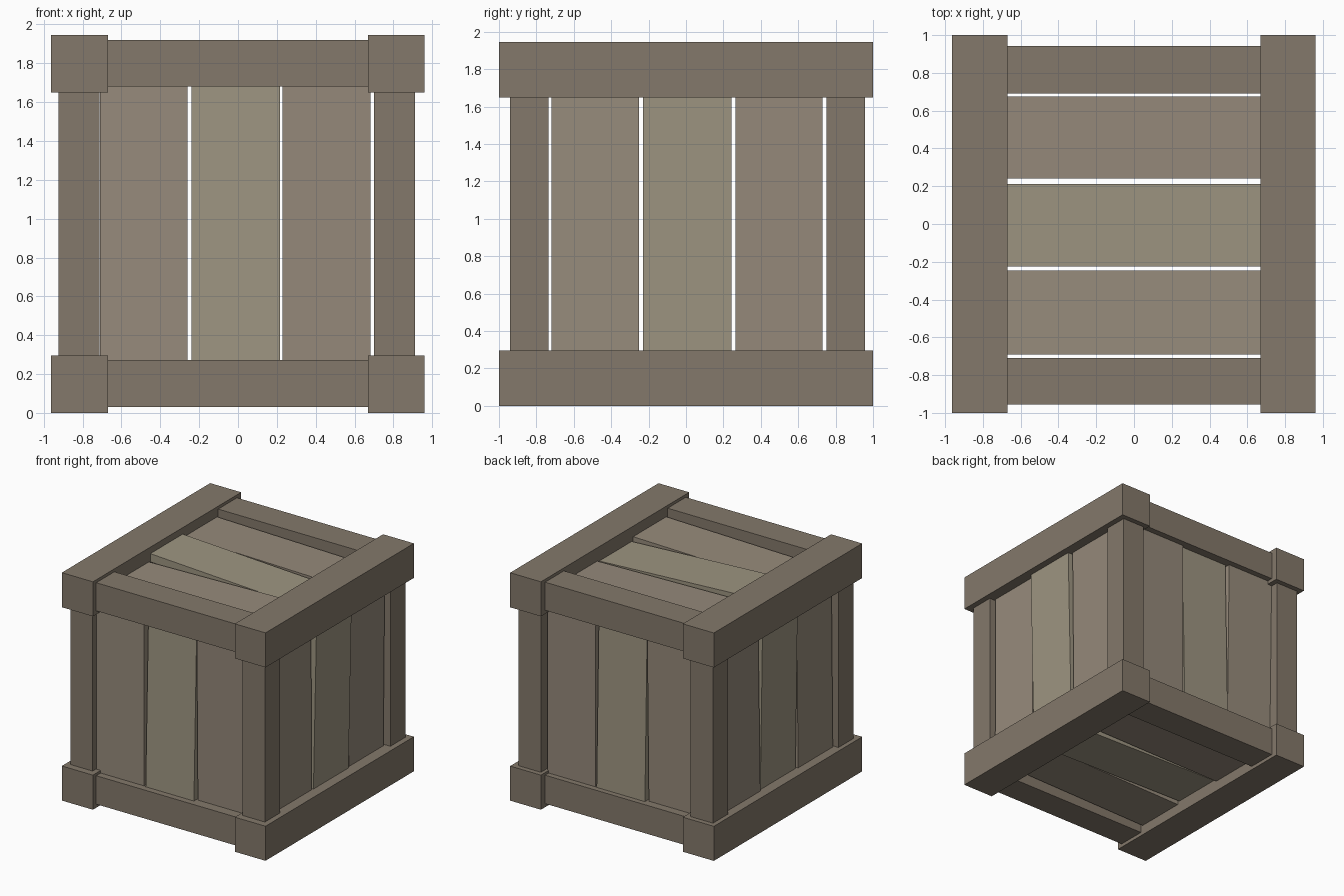
import bpy, bmesh, math
from mathutils import Matrix, Vector

if "Cube" in bpy.data.objects:
    bpy.data.objects.remove(bpy.data.objects["Cube"])


def material(name, rgb):
    m = bpy.data.materials.new(name)
    m.diffuse_color = (*rgb, 1)
    m.use_nodes = True
    m.node_tree.nodes["Principled BSDF"].inputs["Base Color"].default_value = m.diffuse_color
    return m


FRAME = material("frame_wood", (0.23, 0.19, 0.145))
PLANKS = [material("plank_wood_a", (0.31, 0.26, 0.20)),
          material("plank_wood_b", (0.34, 0.30, 0.22)),
          material("plank_wood_c", (0.30, 0.25, 0.195))]


def box(name, lo, hi, mat, tilt=0, axis='X'):
    """Box between two corners, optionally tilted about its centre."""
    lo, hi = Vector(lo), Vector(hi)
    bm = bmesh.new()
    bmesh.ops.create_cube(bm, size=1, matrix=Matrix.Diagonal((*(hi - lo), 1)))
    me = bpy.data.meshes.new(name)
    bm.to_mesh(me)
    bm.free()
    me.materials.append(mat)
    ob = bpy.data.objects.new(name, me)
    ob.matrix_world = Matrix.Translation((lo + hi) / 2) @ Matrix.Rotation(tilt, 4, axis)
    bpy.context.collection.objects.link(ob)


# Long side rails, cross rails, at bottom and top
for level, z0, z1 in (("bottom", 0, 0.295), ("top", 1.65, 1.945)):
    box(f"{level}_rail_left", (-0.963, -1, z0), (-0.67, 1, z1), FRAME)
    box(f"{level}_rail_right", (0.67, -1, z0), (0.96, 1, z1), FRAME)
for level, z0, z1 in (("bottom", 0.03, 0.273), ("top", 1.68, 1.92)):
    box(f"{level}_rail_front", (-0.8, -0.955, z0), (0.8, -0.71, z1), FRAME)
    box(f"{level}_rail_back", (-0.8, 0.69, z0), (0.8, 0.943, z1), FRAME)

# Corner posts
for xn, x0, x1 in (("left", -0.925, -0.714), ("right", 0.70, 0.912)):
    for yn, y0, y1 in (("front", -0.94, -0.735), ("back", 0.752, 0.957)):
        box(f"post_{yn}_{xn}", (x0, y0, 0.15), (x1, y1, 1.8), FRAME)

# Panel planks: outer-surface distance from the centre at each end (low, high)
T = 0.07
Z0, Z1 = 0.13, 1.82
L = 0.84
X_SPANS = ((-0.71, -0.26), (-0.24, 0.215), (0.23, 0.682))
SIDE_SPANS = ((-0.718, -0.25), (-0.23, 0.243), (0.265, 0.73))
TOP_SPANS = ((-0.69, -0.245), (-0.225, 0.212), (0.24, 0.675))
ENDS = {
    "front": ((0.895, 0.895), (0.905, 0.862), (0.868, 0.885)),
    "back": ((0.87, 0.895), (0.90, 0.865), (0.895, 0.89)),
    "left": ((0.885, 0.87), (0.87, 0.895), (0.89, 0.865)),
    "right": ((0.87, 0.865), (0.87, 0.905), (0.86, 0.875)),
    "top": ((0.85, 0.885), (0.925, 0.84), (0.89, 0.855)),
    "bottom": ((0.89, 0.86), (0.86, 0.895), (0.885, 0.87)),
}
for side, ends in ENDS.items():
    for i, (e0, e1) in enumerate(ends):
        s = 1 if side in ("back", "right", "top") else -1
        outer = s * (e0 + e1) / 2
        d0, d1 = sorted((outer, outer - s * T))
        rise = s * (e1 - e0)
        name, mat = f"{side}_plank_{i + 1}", PLANKS[i]
        if side in ("front", "back"):
            a, b = X_SPANS[i]
            box(name, (a, d0, Z0), (b, d1, Z1), mat, -math.atan(rise / (Z1 - Z0)), 'X')
        elif side in ("left", "right"):
            a, b = SIDE_SPANS[i]
            box(name, (d0, a, Z0), (d1, b, Z1), mat, math.atan(rise / (Z1 - Z0)), 'Y')
        else:
            a, b = TOP_SPANS[i]
            box(name, (-L, a, 0.973 + d0), (L, b, 0.973 + d1), mat,
                -math.atan(rise / (2 * L)), 'Y')
